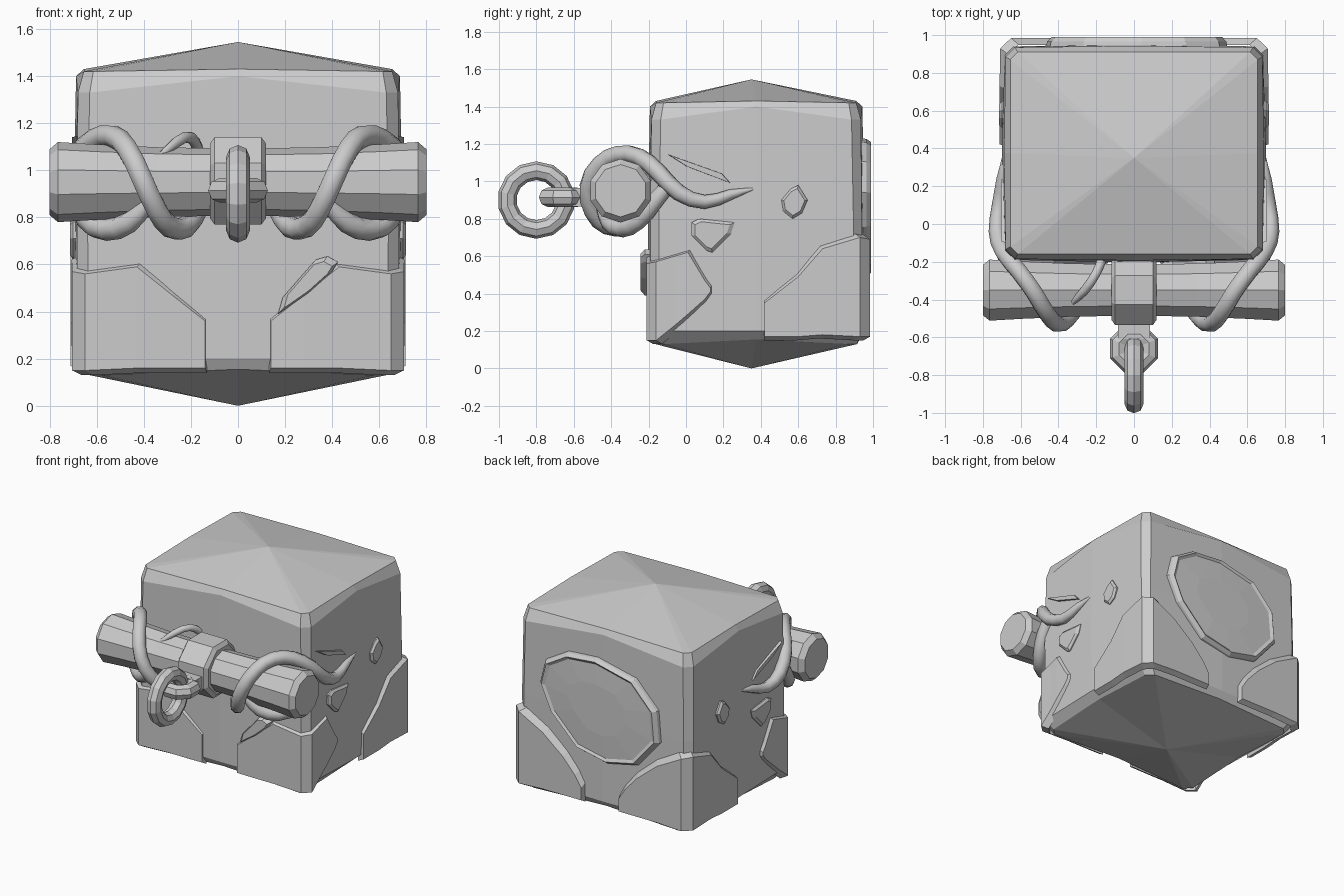
import bpy, bmesh
from math import sin, cos, pi
from mathutils import Vector, Matrix

if "Cube" in bpy.data.objects:
    bpy.data.objects.remove(bpy.data.objects["Cube"])

CY = 0.375  # y centre of the block


def loft(name, rings, cap=True, apex=None):
    """Skin closed rings of equal length; end with caps or apex points."""
    bm = bmesh.new()
    vr = [[bm.verts.new(p) for p in r] for r in rings]
    n = len(vr[0])
    for a, b in zip(vr, vr[1:]):
        for i in range(n):
            j = (i + 1) % n
            bm.faces.new((a[i], a[j], b[j], b[i]))
    if apex:
        for ring, p in zip((vr[0], vr[-1]), apex):
            v = bm.verts.new(p)
            for i in range(n):
                bm.faces.new((ring[i], ring[(i + 1) % n], v))
    elif cap:
        bm.faces.new(vr[0])
        bm.faces.new(vr[-1])
    bmesh.ops.recalc_face_normals(bm, faces=bm.faces)
    me = bpy.data.meshes.new(name)
    bm.to_mesh(me)
    bm.free()
    ob = bpy.data.objects.new(name, me)
    bpy.context.collection.objects.link(ob)
    return ob


def slab(name, pts, place, depths):
    """Raised patch: outline lofted through (depth, scale) steps."""
    cu = sum(p[0] for p in pts) / len(pts)
    cv = sum(p[1] for p in pts) / len(pts)
    return loft(name, [[place(cu + (u - cu) * s, cv + (v - cv) * s, d)
                        for u, v in pts] for d, s in depths])


def block_ring(hx, hy, ch, z, zmid, bulge=0.014):
    """Chamfered rectangle with a slightly bulged midpoint on each side."""
    return [(x, CY + y, h) for x, y, h in (
        (-hx + ch, -hy, z), (0, -hy - bulge, zmid), (hx - ch, -hy, z),
        (hx, -hy + ch, z), (hx + bulge, 0, zmid), (hx, hy - ch, z),
        (hx - ch, hy, z), (0, hy + bulge, zmid), (-hx + ch, hy, z),
        (-hx, hy - ch, z), (-hx - bulge, 0, zmid), (-hx, -hy + ch, z))]


def plate(name, cols):
    """Corner plate following the block: columns of (x, y, top, bottom)."""
    secs = []
    for x, y, t, b in cols:
        ix, iy = x * 0.94, CY + (y - CY) * 0.94
        secs.append([(x, y, b), (x, y, t), (ix, iy, t + 0.025), (ix, iy, b - 0.02)])
    return loft(name, secs)


def tube(name, pts, r):
    """Smooth tapered tube through (x, y, z, radius factor) points."""
    cu = bpy.data.curves.new(name, 'CURVE')
    cu.dimensions = '3D'
    cu.bevel_depth = r
    cu.bevel_resolution = 2
    cu.resolution_u = 2
    cu.use_fill_caps = True
    sp = cu.splines.new('BEZIER')
    sp.bezier_points.add(len(pts) - 1)
    for bp, (x, y, z, f) in zip(sp.bezier_points, pts):
        bp.co = (x, y, z)
        bp.radius = f
        bp.handle_left_type = bp.handle_right_type = 'AUTO'
    ob = bpy.data.objects.new(name, cu)
    bpy.context.collection.objects.link(ob)
    bpy.ops.object.select_all(action='DESELECT')
    ob.select_set(True)
    bpy.context.view_layer.objects.active = ob
    bpy.ops.object.convert(target='MESH')
    return ob


def x_rings(profile, n, y=-0.35, z=0.95, turn=0.0):
    """Rings around the x axis from (x, radius) pairs."""
    return [[(x, y + r * cos(2 * pi * i / n + turn), z + r * sin(2 * pi * i / n + turn))
             for i in range(n)] for x, r in profile]


# stone block with pyramid top and bottom
loft("block", [block_ring(0.63, 0.54, 0.05, 0.13, 0.155, 0),
               block_ring(0.68, 0.565, 0.05, 0.2, 0.2),
               block_ring(0.685, 0.565, 0.045, 0.8, 0.8),
               block_ring(0.68, 0.56, 0.05, 1.33, 1.40, 0.008),
               block_ring(0.655, 0.535, 0.04, 1.42, 1.43, 0)],
     apex=[(0, 0.35, 0), (0, 0.35, 1.545)])

for s, side in ((1, "right"), (-1, "left")):
    # raised corner plates
    plate("front_plate_" + side, [(s * x, y, t, b) for x, y, t, b in (
        (0.14, -0.21, 0.36, 0.16), (0.28, -0.212, 0.47, 0.16),
        (0.43, -0.212, 0.59, 0.16), (0.65, -0.21, 0.56, 0.15),
        (0.705, -0.16, 0.57, 0.15), (0.705, -0.06, 0.6, 0.23),
        (0.708, 0.01, 0.62, 0.29), (0.708, 0.1, 0.47, 0.37),
        (0.708, 0.13, 0.43, 0.41))])
    plate("back_plate_" + side, [(s * x, y, t, b) for x, y, t, b in (
        (0.712, 0.42, 0.35, 0.17), (0.712, 0.6, 0.49, 0.17),
        (0.712, 0.73, 0.64, 0.18), (0.708, 0.93, 0.70, 0.17),
        (0.65, 0.985, 0.69, 0.17), (0.46, 0.985, 0.59, 0.18),
        (0.3, 0.985, 0.46, 0.18), (0.2, 0.985, 0.35, 0.18),
        (0.15, 0.985, 0.27, 0.18))])

    # pebbles and splinter on the side faces
    on_side = lambda u, v, d, s=s: (s * d, u, v)
    lift = [(0.66, 1.0), (0.70, 1.0), (0.714, 0.8)]
    slab("round_pebble_" + side, [(0.51, 0.90), (0.56, 0.96), (0.60, 0.98), (0.65, 0.90),
                                  (0.62, 0.83), (0.57, 0.80), (0.52, 0.84)], on_side, lift)
    slab("wide_pebble_" + side, [(0.03, 0.78), (0.07, 0.80), (0.26, 0.78), (0.24, 0.72),
                                 (0.14, 0.62), (0.11, 0.63), (0.03, 0.71)], on_side, lift)
    slab("splinter_" + side, [(-0.11, 1.15), (0.2, 1.04), (0.25, 0.985), (0.0, 1.08)],
         on_side, [(0.65, 1.0), (0.705, 0.9)])

    # vine wrapped around the log and pinned along the side
    tube("vine_" + side, [(s * x, y, z, f) for x, y, z, f in (
        (0.69, 0.36, 0.96, 0.15), (0.70, 0.24, 0.93, 0.6), (0.715, 0.1, 0.89, 0.8),
        (0.725, -0.04, 0.94, 0.95), (0.69, -0.15, 1.05, 1), (0.61, -0.25, 1.13, 1),
        (0.53, -0.36, 1.145, 1), (0.47, -0.46, 1.09, 1), (0.41, -0.525, 0.97, 1),
        (0.35, -0.50, 0.84, 1), (0.29, -0.42, 0.76, 1), (0.22, -0.32, 0.76, 1),
        (0.17, -0.22, 0.83, 0.9))], 0.047)
    tube("lower_vine_" + side, [(s * x, y, z, f) for x, y, z, f in (
        (0.38, -0.45, 0.86, 0.7), (0.46, -0.41, 0.78, 1), (0.56, -0.34, 0.747, 1),
        (0.64, -0.25, 0.79, 1), (0.68, -0.16, 0.9, 1), (0.69, -0.1, 0.97, 0.9))], 0.047)

# chipped edge on the right front plate
slab("chipped_edge", [(0.17, 0.39), (0.19, 0.46), (0.33, 0.62), (0.38, 0.635),
                      (0.425, 0.61), (0.40, 0.57), (0.30, 0.48), (0.20, 0.41)],
     lambda u, v, d: (u, d, v), [(-0.17, 1.0), (-0.22, 1.0), (-0.243, 0.8)])

# oval panel on the back
slab("back_panel", [(0.48, 0.94), (0.44, 1.1), (0.27, 1.2), (0.04, 1.22), (-0.26, 1.15),
                    (-0.43, 0.97), (-0.45, 0.75), (-0.28, 0.55), (-0.05, 0.50),
                    (0.19, 0.55), (0.40, 0.76)],
     lambda u, v, d: (u, d, v), [(0.92, 1.04), (0.965, 1.02), (0.99, 0.97),
                                 (0.978, 0.92), (0.985, 0.5)])

# log across the front, with a band in the middle
half = [(0.8, 0.14), (0.765, 0.17), (0.6, 0.16), (0.34, 0.148)]
loft("log", x_rings([(-x, r) for x, r in half] + [(0, 0.142)] + half[::-1], 10, turn=pi / 10))
loft("log_band", x_rings([(-0.12, 0.17), (-0.1, 0.2), (0.1, 0.2), (0.12, 0.17)],
                         8, z=0.955, turn=pi / 8))

# small twig on the log
tube("twig", [(-0.34, -0.43, 1.05, 0.5), (-0.26, -0.35, 1.12, 1),
              (-0.2, -0.26, 1.14, 1), (-0.17, -0.19, 1.09, 1)], 0.024)

# eye on the band and the hanging ring
for name, loc, rot, major, minor, n in (
        ("eye", (0, -0.66, 0.915), (0, 0, pi / 8), 0.085, 0.052, 8),
        ("hanging_ring", (0, -0.8, 0.90), (0, pi / 2, 0), 0.157, 0.05, 14)):
    bpy.ops.mesh.primitive_torus_add(location=loc, rotation=rot, major_radius=major,
                                     minor_radius=minor, major_segments=n, minor_segments=8)
    bpy.context.object.name = name
bpy.ops.mesh.primitive_cube_add(size=1, location=(0, -0.56, 0.915))
bpy.context.object.name = "eye_stem"
bpy.context.object.scale = (0.17, 0.1, 0.1)
